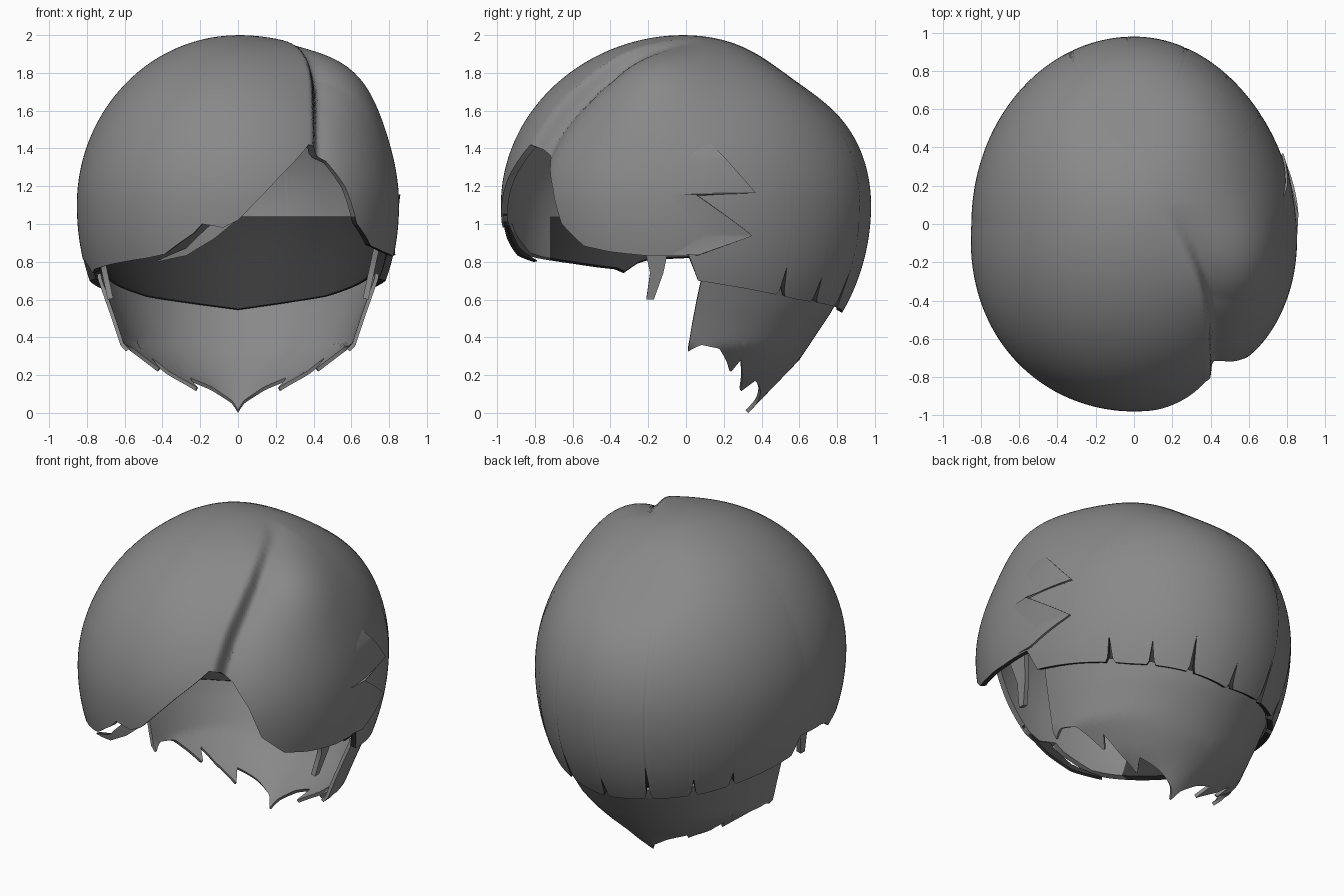
import bpy, bmesh, math
from mathutils import Vector

cube = bpy.data.objects.get("Cube")
if cube:
    bpy.data.objects.remove(cube)


def material(name, value):
    mat = bpy.data.materials.new(name)
    mat.use_nodes = True
    mat.diffuse_color = (value, value, value, 1)
    mat.node_tree.nodes["Principled BSDF"].inputs["Base Color"].default_value = mat.diffuse_color
    return mat


hair = material("hair_grey", 0.25)
lining = material("dark_lining", 0.04)

CENTRE = Vector((0, 0, 1.1))
LINING_TOP = 1.04
LINING_FRONT = -0.72


def lerp_table(table, t):
    """Piecewise linear lookup in a sorted list of pairs."""
    if t <= table[0][0]:
        return table[0][1]
    for (a, u), (b, v) in zip(table, table[1:]):
        if t <= b:
            return u + (v - u) * (t - a) / (b - a)
    return table[-1][1]


def grid(name, cols, rows, point, thickness, mats=(hair,)):
    """Shell from point(u, v), u running round and v down; a second material lines it."""
    bm = bmesh.new()
    v = [[bm.verts.new(point(i / cols, j / rows)) for j in range(rows + 1)]
         for i in range(cols + 1)]
    for i in range(cols):
        for j in range(rows):
            bm.faces.new((v[i][j], v[i][j + 1], v[i + 1][j + 1], v[i + 1][j]))
    bmesh.ops.remove_doubles(bm, verts=bm.verts, dist=0.0004)
    mesh = bpy.data.meshes.new(name)
    bm.to_mesh(mesh)
    bm.free()
    for mat in mats:
        mesh.materials.append(mat)
    ob = bpy.data.objects.new(name, mesh)
    bpy.context.collection.objects.link(ob)
    bpy.ops.object.select_all(action='DESELECT')
    ob.select_set(True)
    bpy.context.view_layer.objects.active = ob
    mod = ob.modifiers.new("thickness", 'SOLIDIFY')
    mod.thickness = thickness
    mod.offset = -1
    mod.material_offset = mod.material_offset_rim = len(mats) - 1
    bpy.ops.object.modifier_apply(modifier=mod.name)
    bpy.ops.object.shade_smooth_by_angle(angle=math.radians(40))
    return ob


# Head form: azimuth 0 is the front, 90 the model's left
def height_to_polar(z):
    h = z - CENTRE.z
    return math.acos(max(-1, min(1, h / (0.9 if h > 0 else 1.06))))


PARTING = [(-0.75, 0.39), (-0.55, 0.38), (-0.4, 0.355), (-0.25, 0.31),
           (-0.1, 0.25), (0.1, 0.14)]
# fuller left lobe, flatter upper back: centre, radius, amount
BUMPS = [(Vector((0.58, -0.2, 0.68)), 0.3, 0.08), (Vector((0, 0.6, 0.7)), 0.32, -0.06)]


def head(azimuth, polar):
    a, s, c = math.radians(azimuth), math.sin(polar), math.cos(polar)
    p = Vector((0.85 * math.sin(a) * s, -0.98 * math.cos(a) * s,
                c * (0.9 if c > 0 else 1.06)))
    # broader in front, slimmer at the back left
    if p.y < 0:
        p.x *= 1 - 0.09 * p.y
    elif p.x > 0:
        p.x *= 1 - 0.07 * p.y
    swell = 1 + sum(k * math.exp(-((p - q).length / r) ** 2) for q, r, k in BUMPS)
    # valley on the left of the parting
    d = p.x - lerp_table(PARTING, p.y)
    fade = max(0, min(1, (0.1 - p.y) / 0.5))
    if d > 0:
        step = min(1, d / 0.08)
        swell -= 0.15 * fade * step * step * (3 - 2 * step) * math.exp(-d / 0.15)
    return CENTRE + p * swell


# Hem height of the cap, round from the right side to the left
BACK = [(94, 0.70), (110, 0.66), (133, 0.60), (180, 0.53)]
HEM = [(-94, 0.70), (-91, 0.82), (-78, 0.81), (-74, 0.79), (-69, 0.74),
       (-66, 0.76), (-60, 0.77), (-50, 0.79), (-33, 0.82), (-26, 0.84),
       (-15, 0.95), (-12, 1.0), (-8, 0.99), (-5, 0.98), (0, 1.02), (14, 1.25),
       (26, 1.42), (30, 1.41), (35, 1.35), (41, 1.2), (46, 1.0), (55, 0.88),
       (65, 0.85), (78, 0.83), (91, 0.83), (94, 0.70)]
SLITS = [(125, 0.15), (142, 0.13), (160, 0.2), (182, 0.14),
         (203, 0.24), (222, 0.12), (238, 0.1)]


def hem(azimuth):
    a = (azimuth + 180) % 360 - 180
    if abs(a) <= 94:
        return lerp_table(HEM, a)
    z = lerp_table(BACK, abs(a))
    for at, high in SLITS:
        z += high * max(0, 1 - abs(a % 360 - at) / 1.2)
    return z


def cap_point(u, v):
    az = u * 360
    return head(az, v * height_to_polar(hem(az)))


cap = grid("hair_cap", 360, 44, cap_point, 0.035, (hair, lining))

# Keep the cap's dark lining low and behind the fringe, with clean cuts
bm = bmesh.new()
bm.from_mesh(cap.data)
for co, no in (((0, 0, LINING_TOP), (0, 0, 1)), ((0, LINING_FRONT, 0), (0, 1, 0))):
    inner = [f for f in bm.faces if f.material_index == 1]
    parts = list({e for f in inner for e in f.edges}) + list({p for f in inner for p in f.verts})
    bmesh.ops.bisect_plane(bm, geom=inner + parts, plane_co=co, plane_no=no)
for f in bm.faces:
    mid = f.calc_center_median()
    if mid.z > LINING_TOP or mid.y < LINING_FRONT:
        f.material_index = 0
bm.to_mesh(cap.data)
bm.free()


# Dark band behind the back slits, closing the gap to the nape
def band_point(u, v):
    az = 96 + 168 * u
    low = lerp_table(BACK, min(az, 360 - az)) + 0.015
    z = LINING_TOP + (low - LINING_TOP) * v
    p = head(az, height_to_polar(z))
    size = 0.95 - 0.07 * v * v
    return Vector((p.x * size, p.y * size, z))


grid("lining_band", 80, 10, band_point, 0.01, (lining,))

# Fringe tip: loose strand hanging under a narrow gap
TIP_TOP = [(-30, 0.80), (-18, 0.87), (-11, 0.97), (-6, 1.04), (2, 1.1)]
TIP_LOW = [(-30, 0.795), (-18, 0.83), (-8, 0.92), (2, 1.05)]


def fringe_point(u, v):
    az = -30 + 32 * u
    top, low = lerp_table(TIP_TOP, az), lerp_table(TIP_LOW, az)
    p = head(az, height_to_polar(top + (low - top) * v))
    return CENTRE + (p - CENTRE) * 0.99


grid("fringe_tip", 24, 4, fringe_point, 0.02, (hair, lining))


# Nape: starts under the back hem and tapers to a jagged point
WIDE = [(0, 0.2), (0.12, 0.3), (0.2, 0.45), (0.35, 0.62), (0.5, 0.67), (0.72, 0.75)]
DEEP = [(0, 0.33), (0.28, 0.6), (0.55, 0.78), (0.72, 0.85)]
TIPS = [(0, 0.0), (8, 0.05), (20, 0.09), (42, 0.17), (49, 0.11), (61, 0.28),
        (64, 0.21), (74, 0.34), (83, 0.36), (90, 0.32)]


def nape_point(u, v):
    spread = 89 - 5 * (1 - v)
    az = 180 + spread * (2 * u - 1)
    off = abs(az - 180)
    top, low = lerp_table(BACK, 180 - off) + 0.04, lerp_table(TIPS, off)
    z = top + (low - top) * v
    a = math.radians(az)
    return Vector((lerp_table(WIDE, z) * math.sin(a),
                   -lerp_table(DEEP, z) * math.cos(a), z))


grid("nape_hair", 140, 14, nape_point, 0.02)


# Strand layer on the left side, ending in two backward points
ZIGZAG = [(0.83, 92), (0.94, 111), (1.155, 93), (1.16, 112), (1.47, 96)]


def strand_point(u, v):
    z = 1.47 + (0.84 - 1.47) * v
    az = 72 + (lerp_table(ZIGZAG, z) - 72) * u
    p = head(az, height_to_polar(z))
    lift = -0.012 + 0.03 * u * u * min(1, (1.47 - z) / 0.12)
    return CENTRE + (p - CENTRE) * (1 + lift)


grid("side_strands", 14, 70, strand_point, 0.012)

# Sideburn tufts in front of the ears
TUFT = [(-0.22, -0.09), (-0.19, -0.12), (-0.21, -0.17)]
for side, label in ((1, "left"), (-1, "right")):
    def tuft_point(u, v):
        k = min(1, int(v * 2))
        f = v * 2 - k
        front, back = (TUFT[k][n] + (TUFT[k + 1][n] - TUFT[k][n]) * f for n in (0, 1))
        y = front + (back - front) * (u if side > 0 else 1 - u)
        return Vector((side * (0.75 - 0.06 * v), y, 0.88 - 0.28 * v))
    grid(label + "_sideburn", 2, 4, tuft_point, 0.03)
